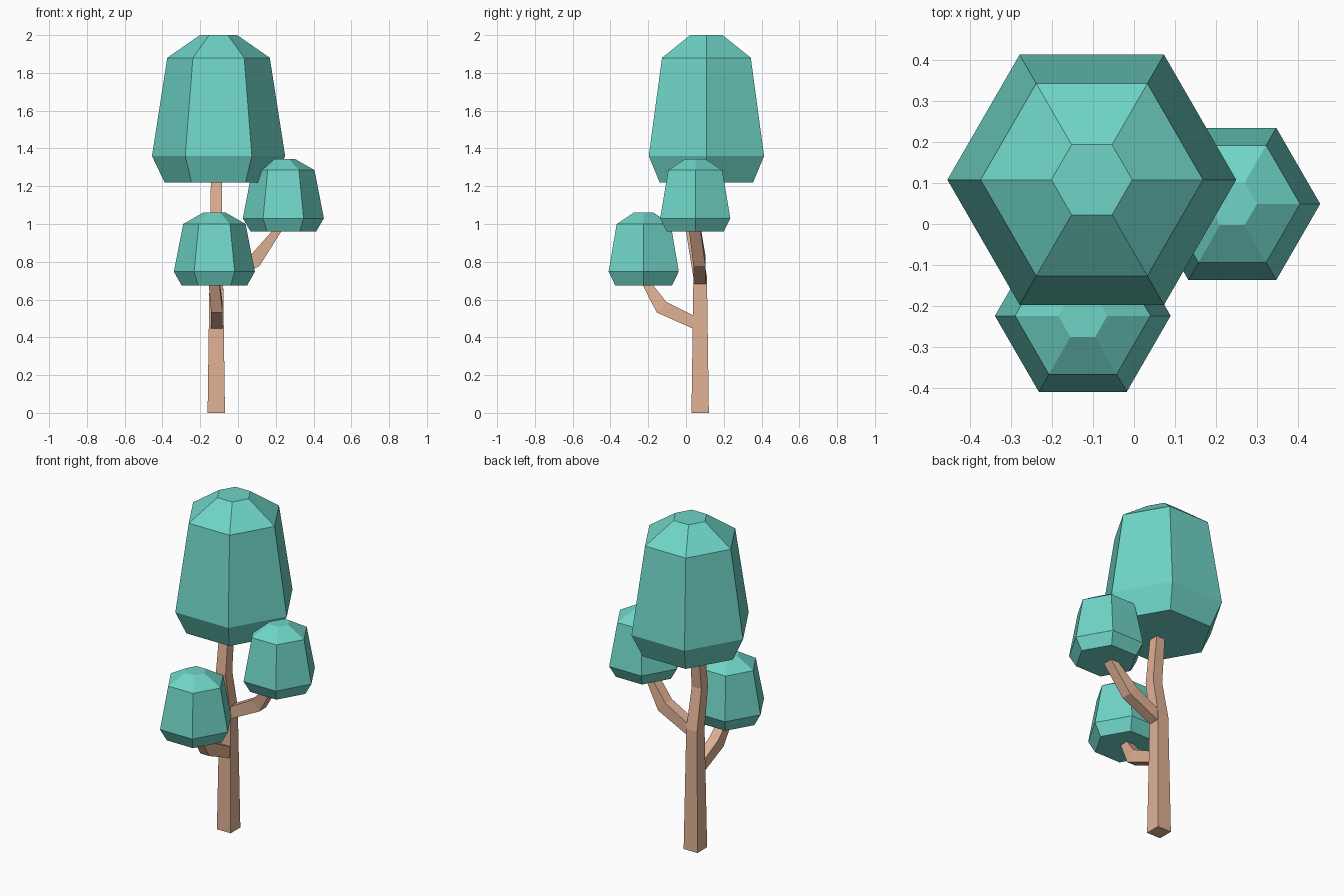
import bpy, bmesh, math
from mathutils import Vector

if "Cube" in bpy.data.objects:
    bpy.data.objects.remove(bpy.data.objects["Cube"])


def material(name, color):
    m = bpy.data.materials.new(name)
    m.diffuse_color = (*color, 1)
    m.use_nodes = True
    m.node_tree.nodes["Principled BSDF"].inputs["Base Color"].default_value = m.diffuse_color
    return m


leaf = material("leaf_teal", (0.16, 0.66, 0.57))
bark = material("bark_tan", (0.75, 0.44, 0.30))


def loft(name, rings, mat):
    """Skin a list of equal-sized vertex rings into a closed flat-faced solid."""
    bm = bmesh.new()
    vr = [[bm.verts.new(p) for p in ring] for ring in rings]
    n = len(vr[0])
    for a, b in zip(vr, vr[1:]):
        for i in range(n):
            j = (i + 1) % n
            bm.faces.new((a[i], a[j], b[j], b[i]))
    bm.faces.new(vr[0][::-1])
    bm.faces.new(vr[-1])
    bmesh.ops.recalc_face_normals(bm, faces=bm.faces)
    me = bpy.data.meshes.new(name)
    bm.to_mesh(me)
    bm.free()
    me.materials.append(mat)
    ob = bpy.data.objects.new(name, me)
    bpy.context.collection.objects.link(ob)
    return ob


def crown(name, x, y, radius, heights):
    """Six-sided crown: chamfered base, tapering body, sloped cap."""
    rings = []
    for z, f in zip(heights, (0.81, 1.0, 0.77, 0.28)):
        rings.append([(x + radius * f * math.cos(i * math.pi / 3),
                       y + radius * f * math.sin(i * math.pi / 3), z)
                      for i in range(6)])
    return loft(name, rings, leaf)


def limb(name, side, nodes):
    """Four-sided limb; nodes are (centre, half width along side, half thickness)."""
    pts = [Vector(n[0]) for n in nodes]
    side = Vector(side)
    rings = []
    for i, (_, w, h) in enumerate(nodes):
        t = Vector()
        if i > 0:
            t += (pts[i] - pts[i - 1]).normalized()
        if i < len(pts) - 1:
            t += (pts[i + 1] - pts[i]).normalized()
        up = side.cross(t).normalized()
        rings.append([pts[i] + side * w * a + up * h * b
                      for a, b in ((-1, -1), (1, -1), (1, 1), (-1, 1))])
    return loft(name, rings, bark)


# Crowns
crown("main_crown", -0.103, 0.108, 0.3525, (1.22, 1.36, 1.88, 2.0))
crown("right_crown", 0.240, 0.049, 0.2145, (0.96, 1.03, 1.285, 1.345))
crown("front_crown", -0.125, -0.224, 0.2145, (0.675, 0.748, 1.0, 1.06))

# Trunk with a slight kink
limb("trunk", (1, 0, 0), [
    ((-0.115, 0.075, 0.0), 0.046, 0.046),
    ((-0.115, 0.075, 0.72), 0.036, 0.036),
    ((-0.115, 0.032, 0.96), 0.032, 0.032),
    ((-0.115, 0.070, 1.30), 0.028, 0.028)])

# Side branches
limb("right_branch", (0, 1, 0), [
    ((-0.105, 0.073, 0.705), 0.032, 0.032),
    ((0.090, 0.071, 0.806), 0.032, 0.037),
    ((0.235, 0.043, 1.0), 0.030, 0.016)])
limb("front_branch", (1, 0, 0), [
    ((-0.112, 0.065, 0.468), 0.030, 0.031),
    ((-0.112, -0.130, 0.560), 0.030, 0.038),
    ((-0.128, -0.225, 0.71), 0.028, 0.019)])
